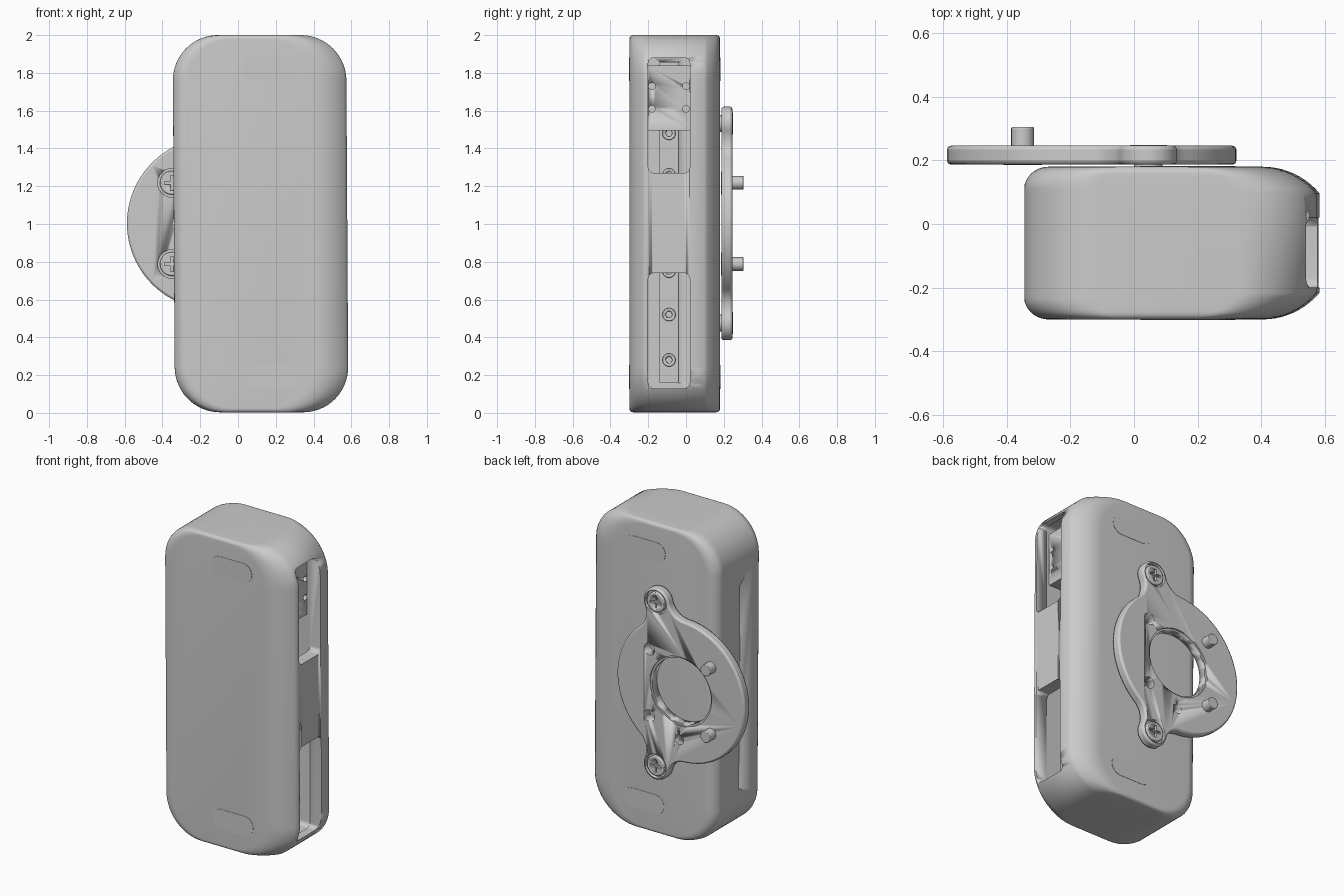
import bpy, bmesh
from math import sin, cos, acos, atan2, pi, sqrt, radians

if "Cube" in bpy.data.objects:
    bpy.data.objects.remove(bpy.data.objects["Cube"])


def add_mesh(name, bm, angle=30):
    bmesh.ops.recalc_face_normals(bm, faces=bm.faces)
    me = bpy.data.meshes.new(name)
    bm.to_mesh(me)
    bm.free()
    ob = bpy.data.objects.new(name, me)
    bpy.context.collection.objects.link(ob)
    bpy.ops.object.select_all(action='DESELECT')
    bpy.context.view_layer.objects.active = ob
    ob.select_set(True)
    bpy.ops.object.shade_smooth_by_angle(angle=radians(angle))
    return ob


def prism(name, pts, a, b, axis='Y', bevel=0):
    """Extrude a 2D outline from a to b along the X or Y axis."""
    bm = bmesh.new()
    rings = []
    for t in (a, b):
        rings.append([bm.verts.new((u, t, v) if axis == 'Y' else (t, u, v)) for u, v in pts])
    n = len(pts)
    for i in range(n):
        j = (i + 1) % n
        bm.faces.new((rings[0][i], rings[0][j], rings[1][j], rings[1][i]))
    for r in rings:
        bm.faces.new(r)
    ob = add_mesh(name, bm)
    if bevel:
        m = ob.modifiers.new('bevel', 'BEVEL')
        m.width, m.segments, m.limit_method = bevel, 2, 'ANGLE'
        m.angle_limit = radians(40)
    return ob


def arc(cx, cy, r, a0, a1, n):
    return [(cx + r * cos(a0 + (a1 - a0) * i / n), cy + r * sin(a0 + (a1 - a0) * i / n))
            for i in range(n + 1)]


def circle(cx, cy, r, n=32):
    return arc(cx, cy, r, 0, 2 * pi, n)[:-1]


def round_rect(x0, x1, z0, z1, r, n=8):
    corners = [(x1 - r, z1 - r), (x0 + r, z1 - r), (x0 + r, z0 + r), (x1 - r, z0 + r)]
    return [p for k, c in enumerate(corners) for p in arc(*c, r, k * pi / 2, (k + 1) * pi / 2, n)]


def pill(cx, cz, w, h):
    r = h / 2
    return (arc(cx + w / 2 - r, cz, r, -pi / 2, pi / 2, 12)
            + arc(cx - w / 2 + r, cz, r, pi / 2, 1.5 * pi, 12))


def cut(ob, cutter):
    cutter.hide_render = True
    cutter.hide_viewport = True
    cutter.display_type = 'WIRE'
    m = ob.modifiers.new('cut', 'BOOLEAN')
    m.operation, m.solver, m.object = 'DIFFERENCE', 'EXACT', cutter


def skew(x, z):
    return x - 0.006 * (z - 1)


# Housing: rounded rectangles lofted from front to back, softest on the right side
def inset(width, drop, d):
    if d >= drop:
        return 0
    r = (width ** 2 + drop ** 2) / (2 * drop)
    return width - sqrt(max(0, r * r - (r - d) ** 2))


drops = [0.233 * (1 - cos(radians(a))) for a in range(0, 51, 5)]
levels = [(-0.30 + d, d) for d in drops] + [(0.18 - d, d) for d in reversed(drops)]
bm = bmesh.new()
rings = []
for y, d in levels:
    t = inset(0.02, 0.02, d)
    pts = round_rect(-0.34 + inset(0.075, 0.058, d), 0.58 - inset(0.18, 0.085, d),
                     0.003 + t, 2 - t, 0.24, 16)
    rings.append([bm.verts.new((skew(x, z), y, z)) for x, z in pts])
for r0, r1 in zip(rings, rings[1:]):
    n = len(r0)
    for i in range(n):
        bm.faces.new((r0[i], r0[(i + 1) % n], r1[(i + 1) % n], r1[i]))
bm.faces.new(rings[0])
bm.faces.new(rings[-1])
housing = add_mesh('housing', bm, 46)

# Side windows, the cavity behind them and a central channel
cut(housing, prism('cavity_cutter', round_rect(-0.205, 0.025, 0.125, 1.885, 0.03), 0.39, 0.50, 'X'))
for z0, z1 in ((0.13, 0.74), (1.27, 1.88)):
    cut(housing, prism('window_cutter', round_rect(-0.20, 0.02, z0, z1, 0.03), 0.45, 0.7, 'X'))
cut(housing, prism('channel_cutter', round_rect(-0.14, -0.04, 0.16, 1.86, 0.005, 2), 0.36, 0.42, 'X'))

# Thin grooves on the left side
for z0, z1 in ((0.31, 0.71), (1.31, 1.63)):
    cut(housing, prism('groove_cutter', round_rect(-0.063, -0.057, z0, z1, 0.002, 2), -0.4, -0.33, 'X'))

# Socket screws inside the channel
for z in (0.28, 0.52, 0.75, 1.26, 1.48):
    s = prism('channel_screw', circle(-0.09, z, 0.035, 24), 0.35, 0.385, 'X', 0.004)
    cut(s, prism('hex_cutter', circle(-0.09, z, 0.018, 6), 0.37, 0.4, 'X'))

# Terminal block in the upper window
block = prism('terminal_block', round_rect(-0.20, 0.02, 1.495, 1.84, 0.004, 2), 0.38, 0.48, 'X')
for y in (-0.18, 0.0):
    for z in (1.61, 1.73):
        cut(block, prism('terminal_hole_cutter', circle(y, z, 0.018, 16), 0.44, 0.5, 'X'))
prism('terminal_tab', round_rect(-0.14, -0.04, 1.835, 1.855, 0.004, 2), 0.38, 0.47, 'X')

# Flush pill-shaped pads on front and back
for z in (0.19, 1.82):
    outline = pill(skew(0.17, z), z, 0.29, 0.125)
    prism('front_pad', outline, -0.302, -0.28)
    prism('back_pad', outline, 0.16, 0.182)

# Mounting plate: disc with two ears joined by concave fillets
CX, CZ, R, EX, EZ, ER, F = -0.133, 1.003, 0.455, 0.045, 0.528, 0.09, 0.12
D = sqrt((EX - CX) ** 2 + EZ ** 2)
alpha = acos((D * D + (R + F) ** 2 - (ER + F) ** 2) / (2 * D * (R + F)))
beta = acos((D * D + (ER + F) ** 2 - (R + F) ** 2) / (2 * D * (ER + F)))
a1 = atan2(EZ, EX - CX)


def ear(a):
    f0 = (CX + (R + F) * cos(a - alpha), CZ + (R + F) * sin(a - alpha))
    f1 = (CX + (R + F) * cos(a + alpha), CZ + (R + F) * sin(a + alpha))
    e = (CX + D * cos(a), CZ + D * sin(a))
    return (arc(*f0, F, a + pi - alpha, a + beta, 10)[:-1]
            + arc(*e, ER, a - pi + beta, a + pi - beta, 24)
            + arc(*f1, F, a - beta, a + alpha - pi, 10)[1:])


outline = (ear(-a1) + arc(CX, CZ, R, -a1 + alpha, a1 - alpha, 28)[1:-1]
           + ear(a1) + arc(CX, CZ, R, a1 + alpha, 2 * pi - a1 - alpha, 48)[1:-1])
plate = prism('mounting_plate', outline, 0.187, 0.246, bevel=0.012)
cut(plate, prism('centre_hole_cutter', circle(CX, CZ, 0.21, 48), 0.1, 0.3))
cut(plate, prism('centre_step_cutter', circle(CX, CZ, 0.222, 48), 0.235, 0.3))
for x, z, r in ((0.09, 1.218, 0.037), (0.09, 0.788, 0.037), (-0.125, 0.69, 0.03)):
    cut(plate, prism('small_hole_cutter', circle(x, z, r, 24), 0.1, 0.3))


# Cross-head screws: ears screwed from the back, pegs from the front
def cross(x, z, a=0.04, b=0.008):
    q = [(a, -b), (a, b), (b, b), (b, a), (-b, a), (-b, b),
         (-a, b), (-a, -b), (-b, -b), (-b, -a), (b, -a), (b, -b)]
    return [(x + u, z + v) for u, v in q]


def screw(name, x, z, face, inward, shaft_end, shaft_r):
    cut(plate, prism('counterbore_cutter', circle(x, z, 0.076), face - inward * 0.05, face + inward * 0.022))
    head = prism(name + '_head', circle(x, z, 0.063), face - inward * 0.002, face + inward * 0.03, bevel=0.006)
    cut(head, prism('cross_cutter', cross(x, z), face - inward * 0.03, face + inward * 0.014))
    prism(name + '_shaft', circle(x, z, shaft_r, 24), face + inward * 0.025, shaft_end, bevel=0.004)


for s in (-1, 1):
    screw('ear_screw', EX, CZ + s * EZ, 0.246, -1, 0.165, 0.045)
    screw('peg_screw', -0.35, CZ + s * 0.215, 0.187, 1, 0.305, 0.036)
